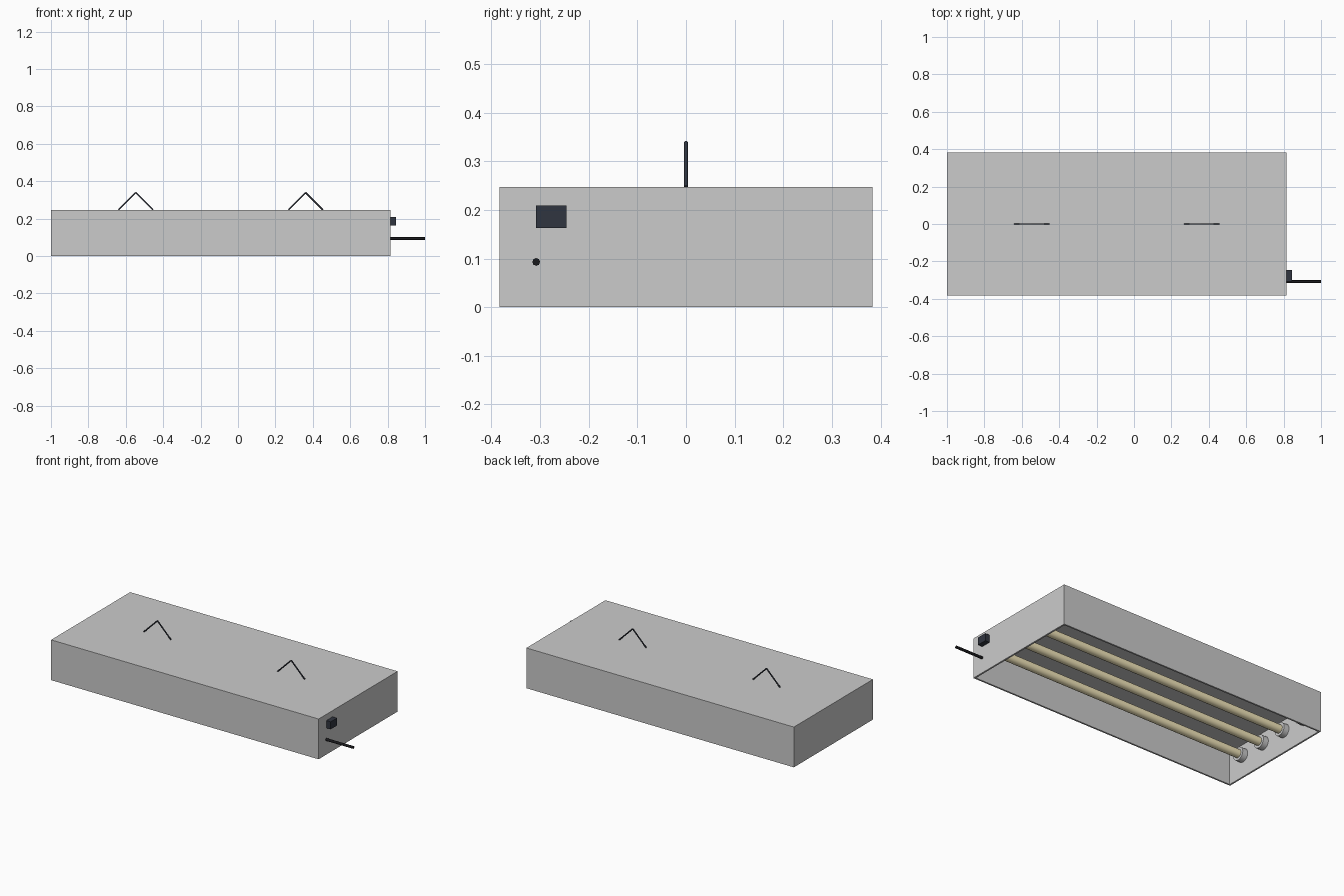
import bpy, math
from mathutils import Vector

if "Cube" in bpy.data.objects:
    bpy.data.objects.remove(bpy.data.objects["Cube"])

X0, X1, Y, H, T = -1.0, 0.815, 0.383, 0.247, 0.01
CX = (X0 + X1) / 2


def mat(name, col):
    m = bpy.data.materials.new(name)
    m.diffuse_color = (*col, 1)
    m.use_nodes = True
    m.node_tree.nodes["Principled BSDF"].inputs["Base Color"].default_value = m.diffuse_color
    return m


sheet = mat("painted_sheet", (0.62, 0.63, 0.65))
dark = mat("dark_metal", (0.03, 0.035, 0.05))
black = mat("black_rubber", (0.01, 0.01, 0.012))
cream = mat("lamp_glass", (0.9, 0.8, 0.5))
white = mat("socket_plastic", (0.75, 0.76, 0.77))


def box(name, lo, hi, m):
    lo, hi = Vector(lo), Vector(hi)
    bpy.ops.mesh.primitive_cube_add(size=1, location=(lo + hi) / 2)
    o = bpy.context.object
    o.name = name
    o.scale = hi - lo
    o.data.materials.append(m)
    return o


def rod(name, a, b, r, m, sides=16, smooth=True):
    a, b = Vector(a), Vector(b)
    d = b - a
    bpy.ops.mesh.primitive_cylinder_add(vertices=sides, radius=r, depth=d.length,
                                        location=(a + b) / 2)
    o = bpy.context.object
    o.name = name
    o.rotation_euler = d.to_track_quat('Z', 'Y').to_euler()
    o.data.materials.append(m)
    if smooth:
        bpy.ops.object.shade_smooth_by_angle(angle=math.radians(50))
    return o


# Housing: top plate and four side walls, open underneath
box("top_plate", (X0, -Y, H - T), (X1, Y, H), sheet)
for s, n in ((-1, "front_wall"), (1, "back_wall")):
    ya, yb = sorted((s * Y, s * (Y - T)))
    box(n, (X0, ya, 0), (X1, yb, H - T), sheet)
box("left_wall", (X0, -Y + T, 0), (X0 + T, Y - T, H - T), sheet)
box("right_wall", (X1 - T, -Y + T, 0), (X1, Y - T, H - T), sheet)

# Inner reflector panel
box("reflector", (X0 + T, -Y + T, 0.2), (X1 - T, Y - T, 0.21), sheet)

# Four lamp tubes with a socket at each end
for i in range(4):
    y, z = (i - 1.5) * 0.174, 0.13
    rod("lamp_tube", (X0 + 0.03, y, z), (X1 - 0.03, y, z), 0.025, cream)
    rod("left_socket", (X0 + T, y, z), (X0 + 0.045, y, z), 0.04, white)
    rod("right_socket", (X1 - 0.045, y, z), (X1 - T, y, z), 0.04, white)

# Two inverted-V hanging wires
for s in (-1, 1):
    px = CX + s * 0.454
    for e in (-1, 1):
        rod("hanger_wire", (px + e * 0.092, 0, H), (px, 0, 0.339), 0.004, dark, 8)

# Switch and power cord on the right end
box("switch", (X1, -0.308, 0.163), (X1 + 0.03, -0.246, 0.209), dark)
rod("power_cord", (X1 - T, -0.308, 0.093), (1.0, -0.308, 0.093), 0.008, black, 8)
